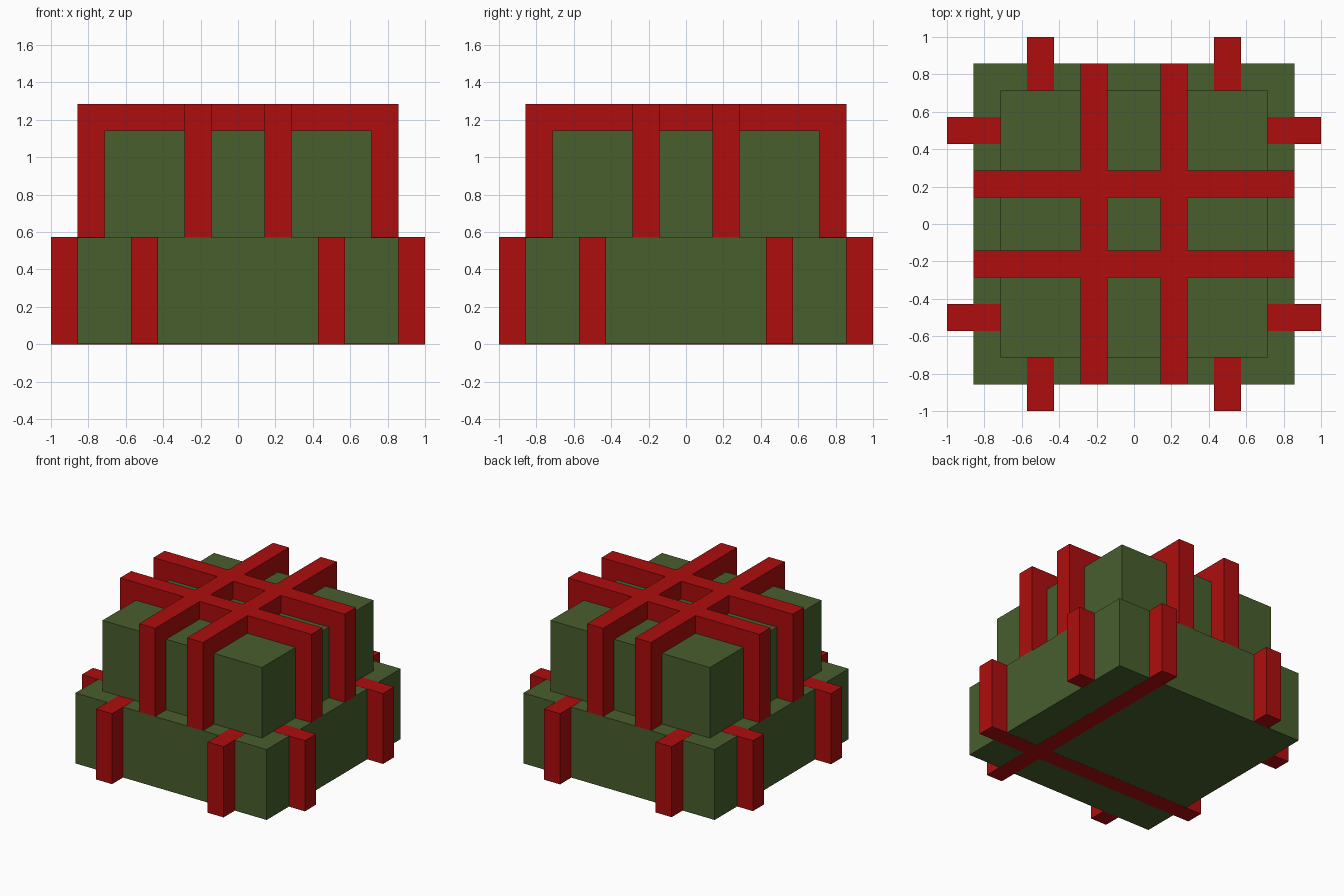
import bpy

if "Cube" in bpy.data.objects:
    bpy.data.objects.remove(bpy.data.objects["Cube"])

U = 1 / 7      # the model sits on a grid of 14 units across
E = 0.001      # tiny offset so flush ribbons do not flicker against the boxes


def material(name, rgb):
    m = bpy.data.materials.new(name)
    m.diffuse_color = (*rgb, 1)
    m.use_nodes = True
    m.node_tree.nodes["Principled BSDF"].inputs["Base Color"].default_value = m.diffuse_color
    return m


green = material("olive green", (0.064, 0.112, 0.027))
red = material("ribbon red", (0.42, 0.004, 0.004))


def box(name, lo, hi, mat):
    centre = [(a + b) / 2 for a, b in zip(lo, hi)]
    bpy.ops.mesh.primitive_cube_add(size=1, location=centre)
    ob = bpy.context.object
    ob.name = ob.data.name = name
    ob.scale = [b - a for a, b in zip(lo, hi)]
    bpy.ops.object.transform_apply(location=False, rotation=False, scale=True)
    ob.data.materials.append(mat)


def ribbon(name, along, mid, half_len, z0, z1):
    """Bar one unit wide running the full length of the x or y axis."""
    a, b = mid - U / 2, mid + U / 2
    if along == "x":
        box(name, (-half_len, a, z0), (half_len, b, z1), red)
    else:
        box(name, (a, -half_len, z0), (b, half_len, z1), red)


# Two stacked boxes
box("lower_box", (-6 * U, -6 * U, E), (6 * U, 6 * U, 4 * U), green)
box("upper_box", (-5 * U, -5 * U, 4 * U), (5 * U, 5 * U, 8 * U), green)

for along in "xy":
    for s in (-1, 1):
        side = "low" if s < 0 else "high"
        # On the underside one ribbon per direction shows, the other is covered
        shows = (along == "x") == (s < 0)
        ribbon(f"lower_ribbon_{along}_{side}", along, s * 3.5 * U, 7 * U,
               0 if shows else 2 * E, 4 * U + E)
        # Ribbons draped over the upper box
        ribbon(f"upper_ribbon_{along}_{side}", along, s * 1.5 * U, 6 * U,
               4 * U, 9 * U)
